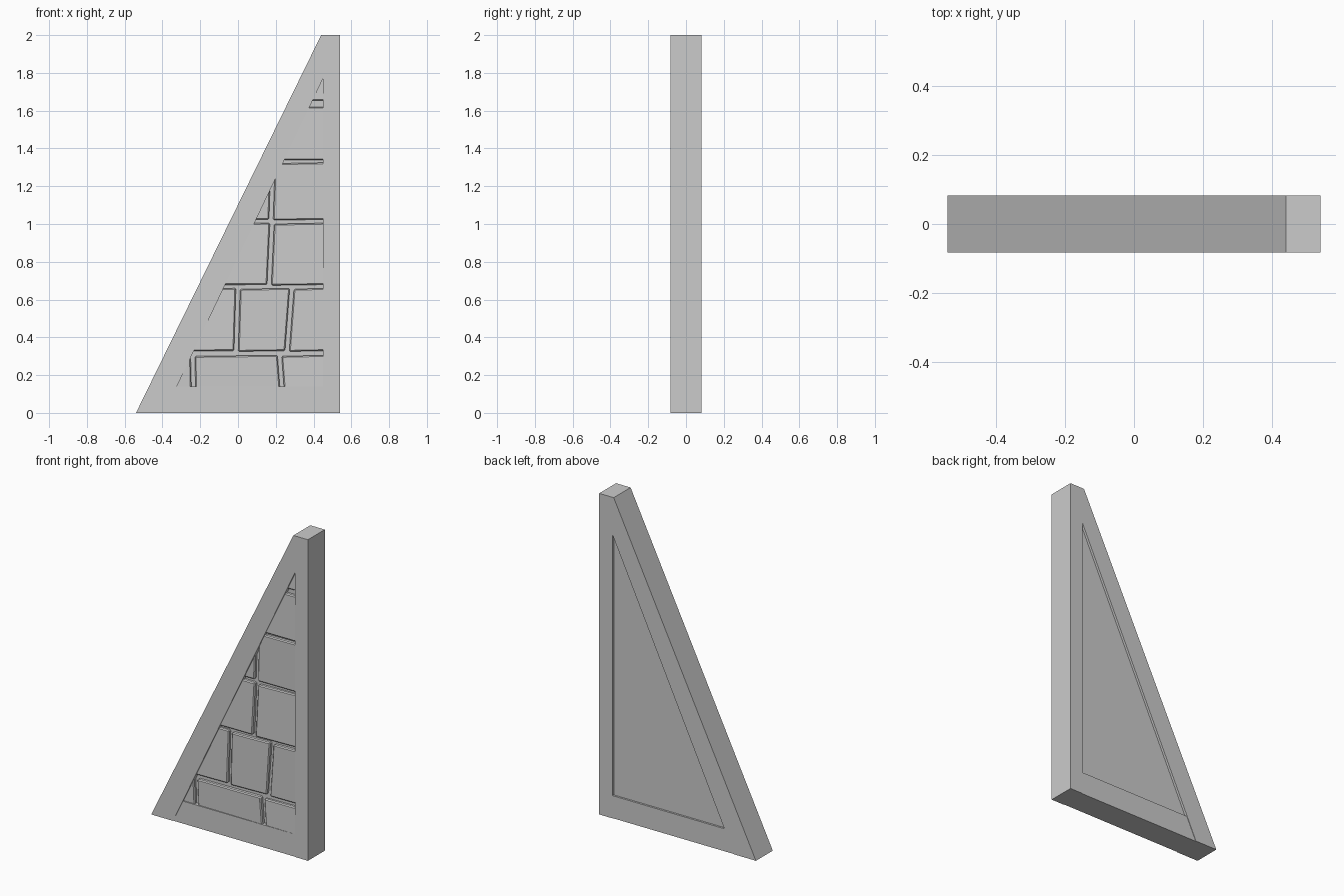
import bpy, bmesh
from mathutils import Vector

if "Cube" in bpy.data.objects:
    bpy.data.objects.remove(bpy.data.objects["Cube"], do_unlink=True)

stone = bpy.data.materials.new("grey stone")
stone.use_nodes = True
GREY = (0.6, 0.6, 0.6, 1)
stone.diffuse_color = GREY
stone.node_tree.nodes["Principled BSDF"].inputs["Base Color"].default_value = GREY

HALF = 0.083                     # half thickness of the frame
SILL, POST = 0.14, 0.45          # inner edges of sill and post
FOOT, PEAK = Vector((-0.39, 0, 0)), Vector((POST, 0, 1.77))
SLOPE = (PEAK - FOOT).normalized()
OUTWARD = Vector((-SLOPE.z, 0, SLOPE.x))


def diagonal_x(z):
    return FOOT.x + z * (PEAK.x - FOOT.x) / PEAK.z


def finish(name, bm):
    bmesh.ops.recalc_face_normals(bm, faces=bm.faces)
    mesh = bpy.data.meshes.new(name)
    bm.to_mesh(mesh)
    bm.free()
    mesh.materials.append(stone)
    obj = bpy.data.objects.new(name, mesh)
    bpy.context.collection.objects.link(obj)
    return obj


def prism(outline, front, back):
    """Solid from an x-z outline; front may be one depth or one per corner."""
    bm = bmesh.new()
    depths = front if isinstance(front, (list, tuple)) else [front] * len(outline)
    a = [bm.verts.new((x, y, z)) for (x, z), y in zip(outline, depths)]
    b = [bm.verts.new((x, back, z)) for x, z in outline]
    bm.faces.new(a)
    bm.faces.new(b[::-1])
    for i in range(len(a)):
        j = (i + 1) % len(a)
        bm.faces.new((a[i], b[i], b[j], a[j]))
    return bm


# Timber-like stone frame
finish("post", prism([(POST, 0), (0.54, 0), (0.54, 2), (POST, 2)], -HALF, HALF))
finish("diagonal_brace", prism([(-0.54, 0), (FOOT.x, 0), (POST, PEAK.z),
                                (POST, 2), (0.44, 2)], -HALF, HALF))
finish("sill", prism([(FOOT.x, 0), (POST, 0), (POST, SILL),
                      (diagonal_x(SILL), SILL)], -HALF + 0.003, HALF - 0.003))

# Mortar core, also the recessed back panel
finish("core_panel", prism([(diagonal_x(SILL), SILL), (POST, SILL),
                            (POST, PEAK.z)], -0.055, HALF - 0.015))

# Brick courses: bottom, top, then joints as (x at bottom, x at top)
courses = [
    (0.10, 0.305, [(-0.235, -0.24), (0.235, 0.22)]),
    (0.325, 0.66, [(-0.01, 0.0), (0.26, 0.285)]),
    (0.675, 1.005, [(0.165, 0.18)]),
    (1.02, 1.325, [(0.175, 0.185)]),
    (1.335, 1.62, []),
    (1.65, 1.80, []),
]
GAP = 0.011
TILT = [0.0, 0.004, 0.008, 0.003]
number = 0
for low, high, joints in courses:
    edges = [(-0.6, -0.6)] + joints + [(POST + 0.02, POST + 0.02)]
    for (l0, l1), (r0, r1) in zip(edges, edges[1:]):
        number += 1
        outline = [(l0 + GAP, low), (r0 - GAP, low + 0.004),
                   (r1 - GAP, high), (l1 + GAP, high - 0.005)]
        front = [-HALF + 0.003 + TILT[(i + number) % 4] for i in range(4)]
        bm = prism(outline, front, 0)
        # Trim along the brace
        bmesh.ops.bisect_plane(bm, geom=bm.verts[:] + bm.edges[:] + bm.faces[:],
                               plane_co=FOOT + OUTWARD * 0.02, plane_no=OUTWARD,
                               clear_outer=True)
        bmesh.ops.holes_fill(bm, edges=[e for e in bm.edges if e.is_boundary])
        brick = finish("brick_%d" % number, bm)
        bevel = brick.modifiers.new("worn edges", 'BEVEL')
        bevel.width = 0.006
        bevel.segments = 1
